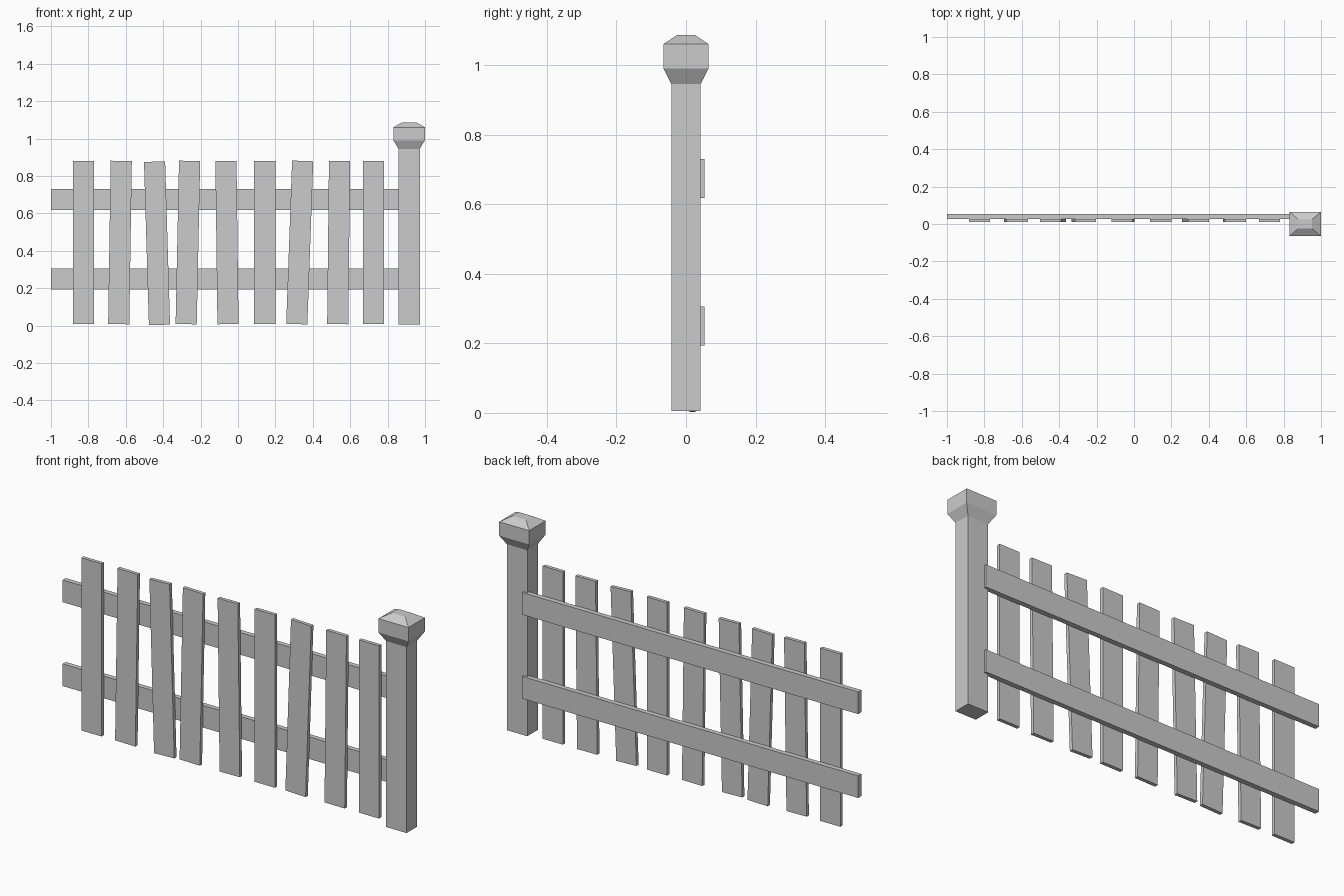
import bpy, bmesh
from mathutils import Matrix, Vector

if "Cube" in bpy.data.objects:
    bpy.data.objects.remove(bpy.data.objects["Cube"])


def finish(name, bm):
    bmesh.ops.recalc_face_normals(bm, faces=bm.faces)
    mesh = bpy.data.meshes.new(name)
    bm.to_mesh(mesh)
    bm.free()
    obj = bpy.data.objects.new(name, mesh)
    bpy.context.collection.objects.link(obj)
    return obj


def board(name, centre, size, lean=0.0):
    bm = bmesh.new()
    bmesh.ops.create_cube(bm, size=1, matrix=Matrix.Diagonal((*size, 1)))
    obj = finish(name, bm)
    obj.location = centre
    obj.rotation_euler.y = lean
    return obj


def stacked_rings(name, x, rings):
    """Rectangular rings (z, half width, half depth) joined and capped."""
    bm = bmesh.new()
    loops = []
    for z, w, d in rings:
        loops.append([bm.verts.new((x + sx * w, sy * d, z))
                      for sx, sy in ((-1, -1), (1, -1), (1, 1), (-1, 1))])
    for a, b in zip(loops, loops[1:]):
        for i in range(4):
            j = (i + 1) % 4
            bm.faces.new((a[i], a[j], b[j], b[i]))
    bm.faces.new(loops[0])
    bm.faces.new(loops[-1])
    return finish(name, bm)


# Post with flared, hipped cap
stacked_rings("gate_post", 0.915, [
    (0.005, 0.057, 0.042),
    (0.945, 0.057, 0.042),
    (0.990, 0.084, 0.065),
    (1.060, 0.084, 0.065),
    (1.087, 0.037, 0.025),
])

# Horizontal rails behind the pickets
for name, z in (("lower_rail", 0.250), ("upper_rail", 0.674)):
    board(name, (-0.06, 0.0405, z), (1.88, 0.025, 0.112))

# Pickets: centre x and sideways lean
pickets = [(-0.826, 0), (-0.631, 0.0155), (-0.433, -0.030),
           (-0.268, 0.021), (-0.059, -0.0125), (0.143, 0),
           (0.330, 0.036), (0.538, 0.011), (0.725, 0)]
for i, (x, lean) in enumerate(pickets, 1):
    z = 0.440 if i == 3 else 0.444
    board(f"picket_{i}", (x, 0.019, z), (0.113, 0.018, 0.873), lean)
